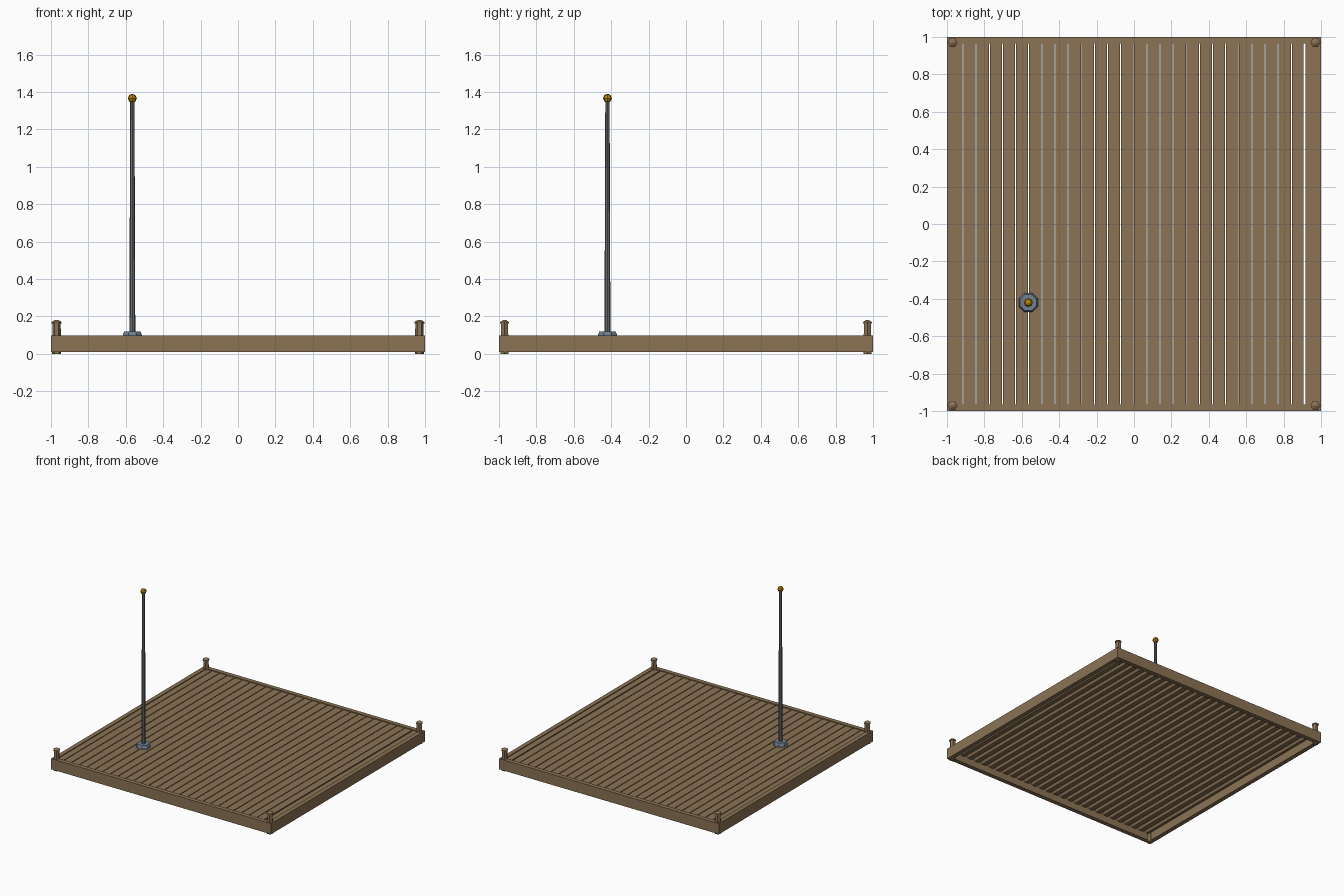
import bpy, bmesh, math

if "Cube" in bpy.data.objects:
    bpy.data.objects.remove(bpy.data.objects["Cube"])


def srgb(hexcode):
    out = []
    for i in (0, 2, 4):
        c = int(hexcode[i:i + 2], 16) / 255
        out.append(c / 12.92 if c <= 0.04045 else ((c + 0.055) / 1.055) ** 2.4)
    return (*out, 1)


def material(name, hexcode):
    m = bpy.data.materials.new(name)
    m.diffuse_color = srgb(hexcode)
    m.use_nodes = True
    m.node_tree.nodes["Principled BSDF"].inputs["Base Color"].default_value = m.diffuse_color
    return m


WOOD = material("wood", "8B7355")
STEEL = material("steel", "6A6E72")
SLATE = material("slate_metal", "708090")
BRASS = material("brass", "B8860B")


def finish(bm, name, mat):
    bmesh.ops.recalc_face_normals(bm, faces=bm.faces)
    me = bpy.data.meshes.new(name)
    bm.to_mesh(me)
    bm.free()
    me.materials.append(mat)
    ob = bpy.data.objects.new(name, me)
    bpy.context.collection.objects.link(ob)
    return ob


def prism(name, profile, y0, y1, mat):
    """Extrude an x-z profile along y."""
    bm = bmesh.new()
    face = bm.faces.new([bm.verts.new((x, y0, z)) for x, z in profile])
    ext = bmesh.ops.extrude_face_region(bm, geom=[face])["geom"]
    verts = [v for v in ext if isinstance(v, bmesh.types.BMVert)]
    bmesh.ops.translate(bm, verts=verts, vec=(0, y1 - y0, 0))
    return finish(bm, name, mat)


def box(name, x0, x1, y0, y1, z0, z1, mat):
    return prism(name, [(x0, z0), (x1, z0), (x1, z1), (x0, z1)], y0, y1, mat)


def turned(name, x, y, rings, sides, mat, turn=0.0):
    """Stack of polygon rings given as (radius, z)."""
    bm = bmesh.new()
    loops = []
    for r, z in rings:
        loops.append([bm.verts.new((x + r * math.cos(turn + math.tau * i / sides),
                                    y + r * math.sin(turn + math.tau * i / sides), z))
                      for i in range(sides)])
    for a, b in zip(loops, loops[1:]):
        for i in range(sides):
            j = (i + 1) % sides
            bm.faces.new((a[i], a[j], b[j], b[i]))
    bm.faces.new(loops[0])
    bm.faces.new(loops[-1])
    return finish(bm, name, mat)


# Frame rails
R, T, Z0, Z1 = 1.0, 0.035, 0.01, 0.097
box("rail_front", -R, R, -R, -R + T, Z0, Z1, WOOD)
box("rail_back", -R, R, R - T, R, Z0, Z1, WOOD)
box("rail_left", -R, -R + T, -R + T, R - T, Z0, Z1, WOOD)
box("rail_right", R - T, R, -R + T, R - T, Z0, Z1, WOOD)

# Deck planks, narrower underneath
PITCH, GAP, TOP, DEPTH, INSET = 0.0702, 0.005, 0.09, 0.025, 0.014
for i in range(28):
    a = -0.914 + (i - 1) * PITCH + GAP / 2
    b = a + PITCH - GAP
    if i == 0:
        a = -R + T
    if i == 27:
        break
    if i == 26:
        b -= 0.003
    prism(f"plank_{i + 1}",
          [(a, TOP), (b, TOP), (b - INSET, TOP - DEPTH), (a + INSET, TOP - DEPTH)],
          -R + T, R - T, WOOD)
box("plank_end", 0.916, R - T, -R + T, R - T, TOP - DEPTH, TOP, WOOD)

# Corner posts with small caps
for sx in (-1, 1):
    for sy in (-1, 1):
        turned("corner_post", sx * 0.97, sy * 0.97,
               [(0.024, 0.0), (0.022, 0.162)], 6, WOOD)
        turned("post_cap", sx * 0.97, sy * 0.97,
               [(0.027, 0.162), (0.027, 0.17), (0.006, 0.182)], 6, WOOD)

# Flagpole
PX, PY = -0.565, -0.42
turned("pole_base", PX, PY, [(0.055, 0.088), (0.055, 0.102), (0.047, 0.12)], 8, SLATE,
       math.pi / 8)
turned("pole", PX, PY, [(0.016, 0.11), (0.0115, 1.355)], 8, STEEL)
turned("pole_ball", PX, PY,
       [(0.024 * math.cos(t), 1.366 + 0.024 * math.sin(t))
        for t in (-1.45, -0.8, 0, 0.8, 1.45)], 8, BRASS)
